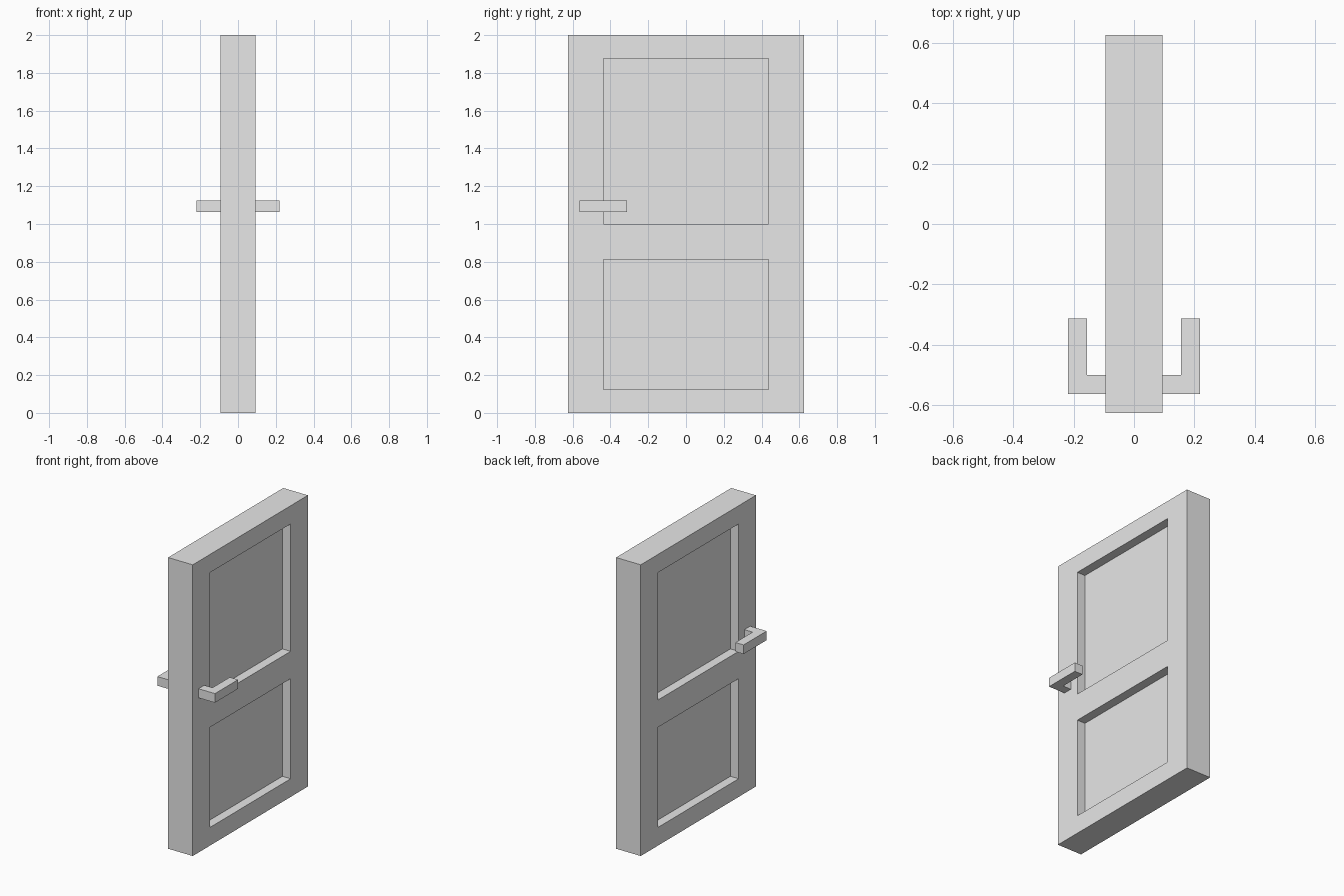
import bpy
import bmesh
from mathutils import Vector

cube = bpy.data.objects.get("Cube")
if cube:
    bpy.data.objects.remove(cube, do_unlink=True)

UNIT = 1 / 16            # every size is a multiple of this
HALF_THICK = 1.5 * UNIT
HALF_WIDTH = 10 * UNIT
HEIGHT = 32 * UNIT
PANEL_HALF = 7 * UNIT
PANELS = [(2 * UNIT, 13 * UNIT), (16 * UNIT, 30 * UNIT)]   # bottom and top of each panel

grey = bpy.data.materials.new("light_grey")
grey.use_nodes = True
grey.diffuse_color = (0.8, 0.8, 0.8, 1)
grey.node_tree.nodes["Principled BSDF"].inputs["Base Color"].default_value = (0.8, 0.8, 0.8, 1)


def make_object(name, bm):
    bmesh.ops.recalc_face_normals(bm, faces=bm.faces[:])
    mesh = bpy.data.meshes.new(name)
    bm.to_mesh(mesh)
    bm.free()
    mesh.materials.append(grey)
    obj = bpy.data.objects.new(name, mesh)
    bpy.context.collection.objects.link(obj)
    return obj


# Door leaf: a slab cut along the panel borders, with the panels sunk on both sides
bm = bmesh.new()
bmesh.ops.create_cube(bm, size=1)
size = Vector((2 * HALF_THICK, 2 * HALF_WIDTH, HEIGHT))
bmesh.ops.scale(bm, vec=size, verts=bm.verts)
bmesh.ops.translate(bm, vec=(0, 0, HEIGHT / 2), verts=bm.verts)
cuts = [((0, y, 0), (0, 1, 0)) for y in (-PANEL_HALF, PANEL_HALF)]
cuts += [((0, 0, z), (0, 0, 1)) for panel in PANELS for z in panel]
for point, normal in cuts:
    bmesh.ops.bisect_plane(bm, geom=bm.verts[:] + bm.edges[:] + bm.faces[:],
                           plane_co=point, plane_no=normal)
for side in (-1, 1):
    sunk = []
    for face in bm.faces:
        c = face.calc_center_median()
        in_panel = any(low < c.z < high for low, high in PANELS)
        if face.normal.x * side > 0.9 and abs(c.y) < PANEL_HALF and in_panel:
            sunk.append(face)
    pushed = bmesh.ops.extrude_discrete_faces(bm, faces=sunk)["faces"]
    verts = list({v for f in pushed for v in f.verts})
    bmesh.ops.translate(bm, vec=(-side * UNIT, 0, 0), verts=verts)
    bm.normal_update()
make_object("door_leaf", bm)

# Lever handles: an L-shaped outline raised to a bar, one on each side
REACH = 3.5 * UNIT
outline = [(HALF_THICK, -9 * UNIT), (REACH, -9 * UNIT), (REACH, -5 * UNIT),
           (REACH - UNIT, -5 * UNIT), (REACH - UNIT, -8 * UNIT), (HALF_THICK, -8 * UNIT)]
for name, side in (("left_handle", 1), ("right_handle", -1)):
    bm = bmesh.new()
    base = bm.faces.new([bm.verts.new((side * x, y, 17 * UNIT)) for x, y in outline])
    raised = bmesh.ops.extrude_face_region(bm, geom=[base])["geom"]
    bmesh.ops.translate(bm, vec=(0, 0, UNIT),
                        verts=[v for v in raised if isinstance(v, bmesh.types.BMVert)])
    make_object(name, bm)
